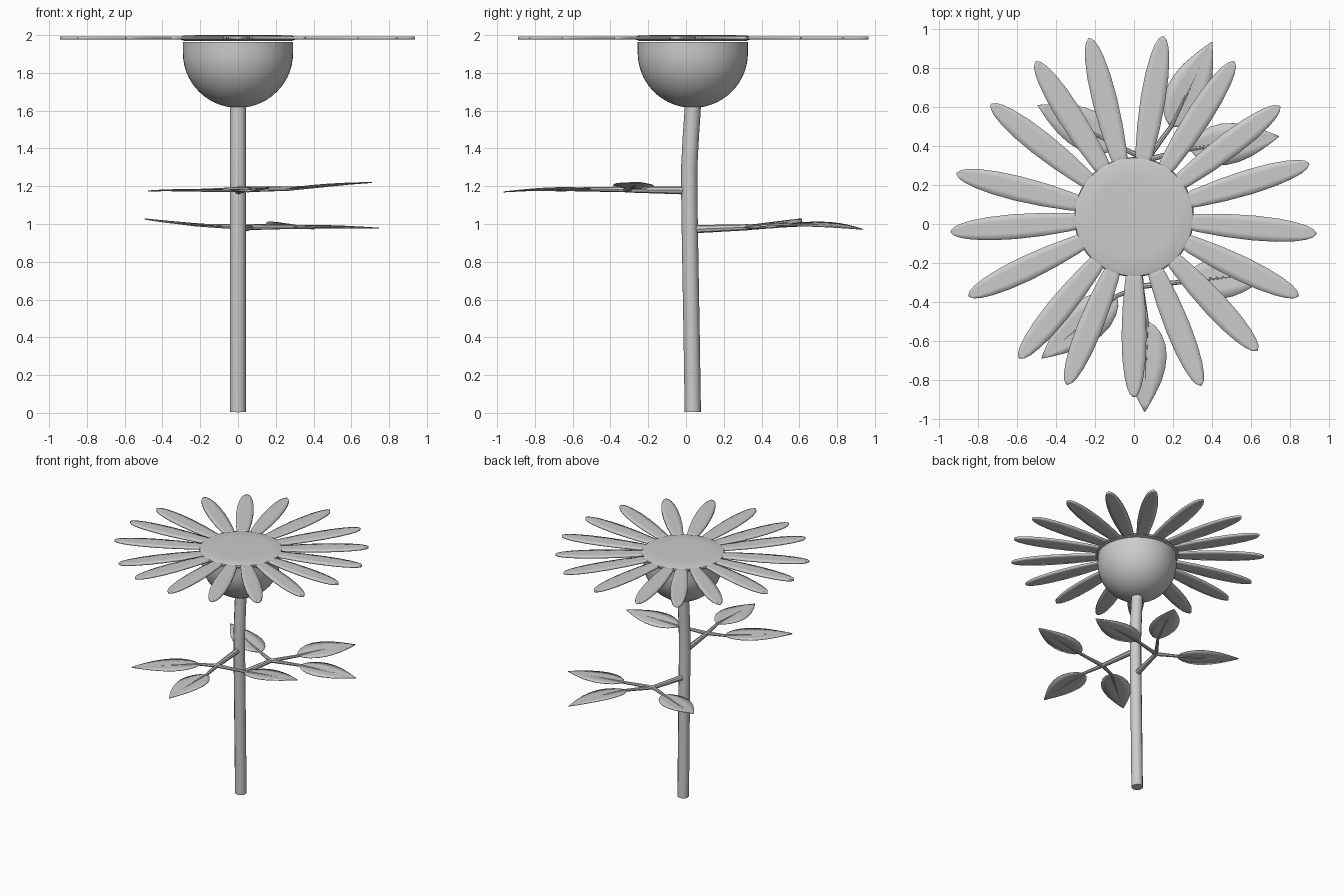
import bpy, bmesh, math
from mathutils import Vector

if "Cube" in bpy.data.objects:
    bpy.data.objects.remove(bpy.data.objects["Cube"])

CENTRE = Vector((0.0, 0.036, 0.0))


def finish(name, bm, smooth=True):
    bmesh.ops.remove_doubles(bm, verts=bm.verts, dist=1e-5)
    bmesh.ops.recalc_face_normals(bm, faces=bm.faces)
    me = bpy.data.meshes.new(name)
    bm.to_mesh(me)
    bm.free()
    ob = bpy.data.objects.new(name, me)
    bpy.context.collection.objects.link(ob)
    bpy.context.view_layer.objects.active = ob
    ob.select_set(True)
    if smooth:
        bpy.ops.object.shade_smooth_by_angle(angle=math.radians(35))
    ob.select_set(False)
    return ob


def lathe(name, profile, n=48):
    """Spin an (r, z) profile around the flower axis."""
    bm = bmesh.new()
    vs = [bm.verts.new((CENTRE.x + r, CENTRE.y, z)) for r, z in profile]
    es = [bm.edges.new(p) for p in zip(vs, vs[1:])]
    bmesh.ops.spin(bm, geom=vs + es, cent=CENTRE, axis=(0, 0, 1),
                   angle=math.tau, steps=n, use_merge=True)
    return finish(name, bm)


def tube(name, points, n=10):
    """Tapering round tube through (position, radius) points."""
    bm = bmesh.new()
    pts = [Vector(p) for p, r in points]
    rings = []
    for i, (p, r) in enumerate(points):
        d = (pts[min(i + 1, len(pts) - 1)] - pts[max(i - 1, 0)]).normalized()
        u = d.cross(Vector((0, 0, 1)) if abs(d.z) < 0.8 else Vector((0, 1, 0))).normalized()
        v = d.cross(u)
        rings.append([bm.verts.new(pts[i] + r * (u * math.cos(a) + v * math.sin(a)))
                      for a in (math.tau * k / n for k in range(n))])
    for a, b in zip(rings, rings[1:]):
        for k in range(n):
            bm.faces.new((a[k], a[(k + 1) % n], b[(k + 1) % n], b[k]))
    bm.faces.new(rings[0])
    bm.faces.new(rings[-1])
    return finish(name, bm)


def blade(name, base, tip, widths, thickness, cup=0.0, roll=0.0, arch=0.0):
    """Thin leaf shape from base to tip; widths are (t, half width)."""
    bm = bmesh.new()
    base, tip = Vector(base), Vector(tip)
    d = tip - base
    side = Vector((-d.y, d.x, 0)).normalized()
    rows = []
    for t, w in widths:
        c = base + d * t + Vector((0, 0, arch * math.sin(math.pi * t)))
        rows.append([bm.verts.new(c + side * w * s
                                  + Vector((0, 0, cup * w * abs(s) + roll * w * s)))
                     for s in (-1, -0.5, 0, 0.5, 1)])
    for a, b in zip(rows, rows[1:]):
        for k in range(4):
            bm.faces.new((a[k], a[k + 1], b[k + 1], b[k]))
    bmesh.ops.dissolve_degenerate(bm, dist=1e-6, edges=bm.edges)
    ob = finish(name, bm)
    mod = ob.modifiers.new("thickness", 'SOLIDIFY')
    mod.thickness = thickness
    mod.offset = 0
    return ob


# Stem, gently bowed in the side view
tube("stem", [((0, y, z), 0.043) for y, z in
              ((0.036, 0.004), (0.03, 0.4), (0.023, 0.8), (0.018, 1.1),
               (0.017, 1.3), (0.026, 1.47), (0.035, 1.6), (0.036, 1.68))], 12)

# Bowl under the flower: half sphere with a short rim
lathe("flower_bowl", [(0.292 * math.sin(a), 1.907 - 0.292 * math.cos(a))
                      for a in (math.pi / 2 * k / 14 for k in range(15))]
      + [(0.292, 1.964), (0, 1.964)])

# Seed disc with a rounded edge
lathe("seed_disc", [(0, 1.97), (0.285, 1.97), (0.303, 1.976), (0.308, 1.984),
                    (0.303, 1.992), (0.285, 1.998), (0.2, 2.0), (0, 2.0)])

# Petals, placed by their tips as seen from above
tips = [(0.15, 0.965), (0.515, 0.835), (0.75, 0.605), (0.9, 0.31), (0.937, -0.05),
        (0.845, -0.37), (0.635, -0.65), (0.345, -0.83), (0.0, -0.89),
        (-0.345, -0.825), (-0.59, -0.69), (-0.85, -0.37), (-0.942, -0.04),
        (-0.912, 0.26), (-0.735, 0.615), (-0.505, 0.835), (-0.23, 0.955)]
petal_widths = [(0, 0.025), (0.15, 0.046), (0.35, 0.059), (0.55, 0.064), (0.72, 0.06),
                (0.85, 0.049), (0.93, 0.036), (0.975, 0.022), (1, 0.004)]
for i, (x, y) in enumerate(tips):
    d = (Vector((x, y, 0)) - CENTRE).normalized()
    b = CENTRE + d * 0.22
    blade(f"petal_{i + 1}", (b.x, b.y, 1.985), (x, y, 1.985), petal_widths, 0.014)

# Two leafy branches: each has a main stalk, a fork and three leaves
leaf_widths = [(0, 0.008), (0.05, 0.045), (0.13, 0.075), (0.25, 0.099), (0.38, 0.107),
               (0.52, 0.1), (0.66, 0.082), (0.8, 0.053), (0.91, 0.026), (1, 0.002)]
branches = {
    "lower": ((0, 0.03, 0.972), (0.065, 0.33, 0.983),
              [((0.19, 0.50, 0.992), (0.4, 0.935, 0.972), 0.1, 0.012),
               ((0.29, 0.385, 0.985), (0.745, 0.45, 0.978), 0.05, 0.0),
               ((-0.08, 0.40, 0.988), (-0.495, 0.61, 1.027), 0.0, -0.008)]),
    "upper": ((0, 0.01, 1.178), (0.035, -0.32, 1.183),
              [((0.065, -0.50, 1.185), (0.055, -0.965, 1.17), 0.05, 0.004),
               ((0.27, -0.295, 1.187), (0.71, -0.25, 1.22), -0.05, 0.0),
               ((-0.09, -0.37, 1.18), (-0.475, -0.69, 1.175), 0.0, 0.0)]),
}
for tier, (root, fork, leaves) in branches.items():
    tube(f"{tier}_branch", [(root, 0.022), (fork, 0.016)], 8)
    for i, (base, tip, roll, arch) in enumerate(leaves):
        mid = Vector(base).lerp(Vector(tip), 0.35) + Vector((0, 0, arch * 0.9))
        end = Vector(base).lerp(Vector(tip), 0.7) + Vector((0, 0, arch * 0.8))
        tube(f"{tier}_leaf_stalk_{i + 1}",
             [(fork, 0.015), (base, 0.011), (mid, 0.007), (end, 0.003)], 8)
        blade(f"{tier}_leaf_{i + 1}", base, tip, leaf_widths, 0.005,
              cup=0.04, roll=roll, arch=arch)
